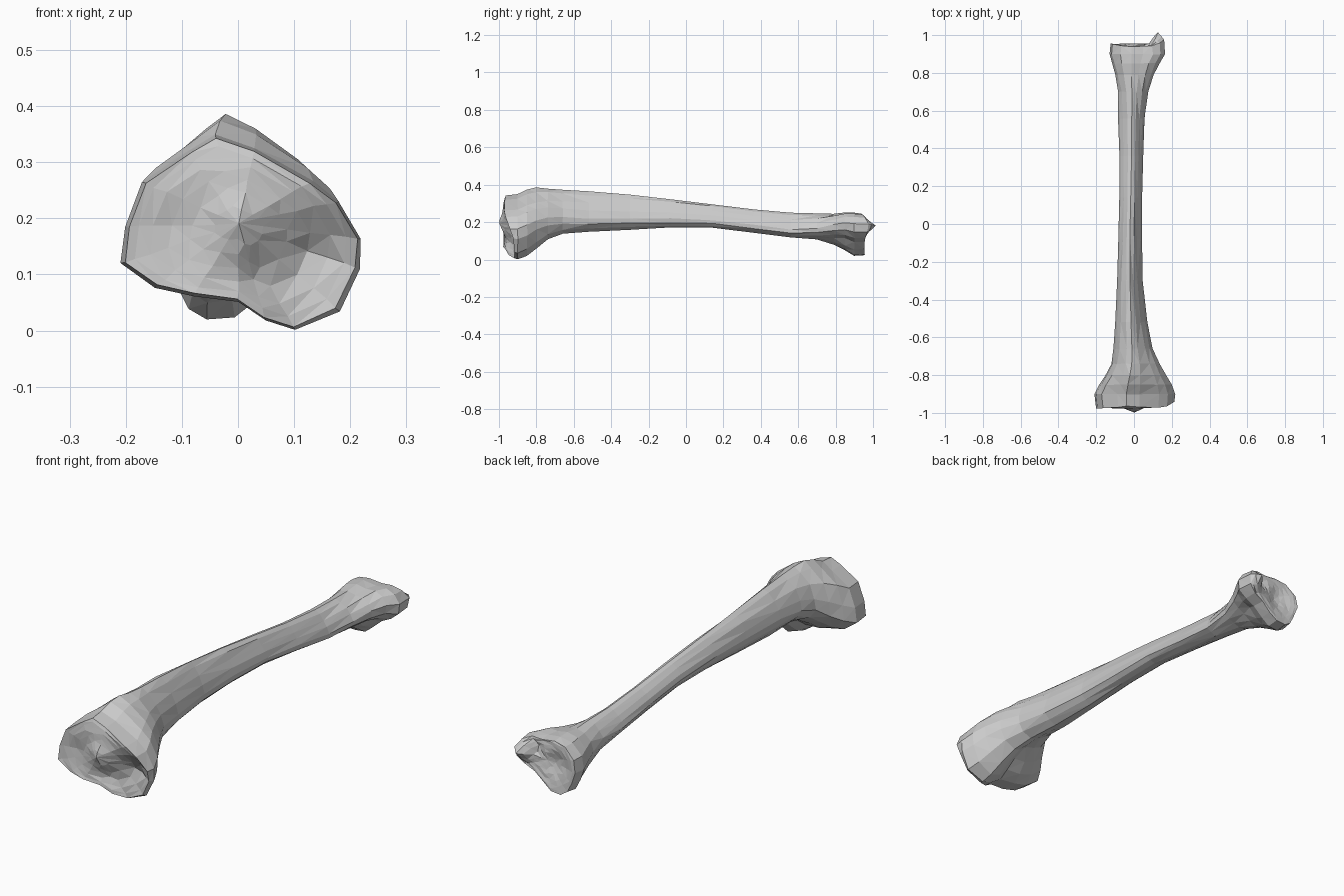
import bpy
import bmesh
import math
import random
from mathutils import Vector

old = bpy.data.objects.get("Cube")
if old:
    bpy.data.objects.remove(old, do_unlink=True)

random.seed(4)

# Cross-sections in percent of their bounding box, clockwise from the top crest
KNEE = [(41, 100), (57, 93), (80, 76), (91, 66), (100, 47), (99, 31), (91, 10), (73, 0),
        (61, 5), (50, 15), (32, 17), (16, 22), (2, 34), (4, 53), (11, 76), (30, 92)]
SHAFT = [(50, 100), (65, 90), (80, 72), (92, 52), (100, 32), (98, 18), (85, 7), (65, 0),
         (48, 2), (32, 8), (18, 18), (7, 32), (0, 48), (5, 64), (18, 82), (35, 95)]
ANKLE = [(40, 100), (60, 97), (78, 98), (92, 90), (100, 75), (98, 55), (86, 42), (70, 32),
         (55, 14), (42, 2), (25, 0), (14, 8), (6, 28), (0, 50), (4, 75), (20, 95)]

# Stations along the bone: y, x min, x max, z min, z max (hundredths)
STATIONS = [
    (-90, -22, 22, 0, 35), (-85, -19, 20, 2, 37.5), (-80, -15.5, 17, 6, 38.5),
    (-74, -12.5, 13.5, 11, 38), (-66, -11, 10, 14, 37.5), (-52, -10, 7, 15, 36.5),
    (-30, -9, 4.5, 16, 34.5), (-8, -8.3, 4.2, 17, 32.3), (14, -7.7, 4.3, 17, 29.7),
    (36, -7.8, 4.8, 14.5, 27), (56, -8.3, 5.7, 12, 25), (70, -8.7, 7.5, 10, 24.5),
    (79, -10, 10.5, 7.5, 24.5), (85, -11.5, 13.5, 5, 25), (90, -13, 16.5, 2, 25),
]


def smooth(value, start, end):
    t = min(1, max(0, (value - start) / (end - start)))
    return t * t * (3 - 2 * t)


def bump(x, z, cx, cz, radius):
    return math.exp(-((x - cx) ** 2 + (z - cz) ** 2) / radius ** 2)


def section(y, x0, x1, z0, z1):
    """Blend the three profiles and fit the result to the station box."""
    knee, ankle = smooth(y, -55, -84), smooth(y, 58, 88)
    points = []
    for k, s, a in zip(KNEE, SHAFT, ANKLE):
        u, v = (s[i] + knee * (k[i] - s[i]) + ankle * (a[i] - s[i]) for i in (0, 1))
        points.append(Vector((x0 + (x1 - x0) * u / 100, y, z0 + (z1 - z0) * v / 100)) / 100)
    return points


def knee_surface(x, z):
    """Upper joint face: two hollows, a central ridge and a notch behind it."""
    y = -0.977 + 0.06 * smooth(z, 0.3, 0.02) * smooth(x, 0, 0.1)
    y += 0.25 * max(0, z - 0.29)
    y += 0.045 * bump(x, z, 0.14, 0.14, 0.06)
    y += 0.014 * bump(x, z, -0.11, 0.17, 0.07)
    y += 0.03 * bump(x, z, 0.03, 0.09, 0.04)
    return y - 0.022 * bump(x, z, 0, 0.2, 0.04)


def ankle_surface(x, z):
    """Lower joint face: a hollow, a rear lip and the inner ankle knob."""
    y = 0.955 - 0.3 * max(0, z - 0.2)
    y -= 0.025 * bump(x, z, -0.02, 0.15, 0.06)
    y -= 0.02 * bump(x, z, 0.07, 0.2, 0.03)
    return y + 0.06 * bump(x, z, 0.125, 0.18, 0.035)


bm = bmesh.new()


def add_ring(points):
    return [bm.verts.new(p) for p in points]


def bridge(a, b):
    count = len(a)
    for i in range(count):
        j = (i + 1) % count
        bm.faces.new((a[i], a[j], b[j], b[i]))


def cap(rim, centre, surface):
    """Close an end with shrinking rings laid on the joint surface."""
    base = [v.co.copy() for v in rim]
    previous = rim
    for scale in (0.96, 0.87, 0.74, 0.58, 0.4, 0.2):
        points = []
        for p in base:
            x = centre[0] + (p.x - centre[0]) * scale
            z = centre[1] + (p.z - centre[1]) * scale
            points.append((x, surface(x, z), z))
        ring = add_ring(points)
        bridge(previous, ring)
        previous = ring
    tip = bm.verts.new((centre[0], surface(*centre), centre[1]))
    for i, v in enumerate(previous):
        bm.faces.new((v, previous[(i + 1) % len(previous)], tip))


# Shaft with its flared ends
rings = [add_ring(section(*station)) for station in STATIONS]
for first, second in zip(rings, rings[1:]):
    bridge(first, second)

# Joint faces
cap(rings[0], (0.0, 0.19), knee_surface)
cap(rings[-1], (0.02, 0.15), ankle_surface)

# Slight unevenness gives the carved, faceted surface
for v in bm.verts:
    v.co += Vector([random.uniform(-0.002, 0.002) for _ in range(3)])
    v.co.z = max(0, v.co.z)
bmesh.ops.triangulate(bm, faces=bm.faces[:])
bmesh.ops.recalc_face_normals(bm, faces=bm.faces[:])

mesh = bpy.data.meshes.new("shin_bone")
bm.to_mesh(mesh)
bm.free()
bone = bpy.data.objects.new("shin_bone", mesh)
bpy.context.collection.objects.link(bone)

# Single bone colour
grey = bpy.data.materials.new("bone_grey")
grey.use_nodes = True
colour = (0.6, 0.6, 0.6, 1)
grey.diffuse_color = colour
grey.node_tree.nodes["Principled BSDF"].inputs["Base Color"].default_value = colour
mesh.materials.append(grey)
